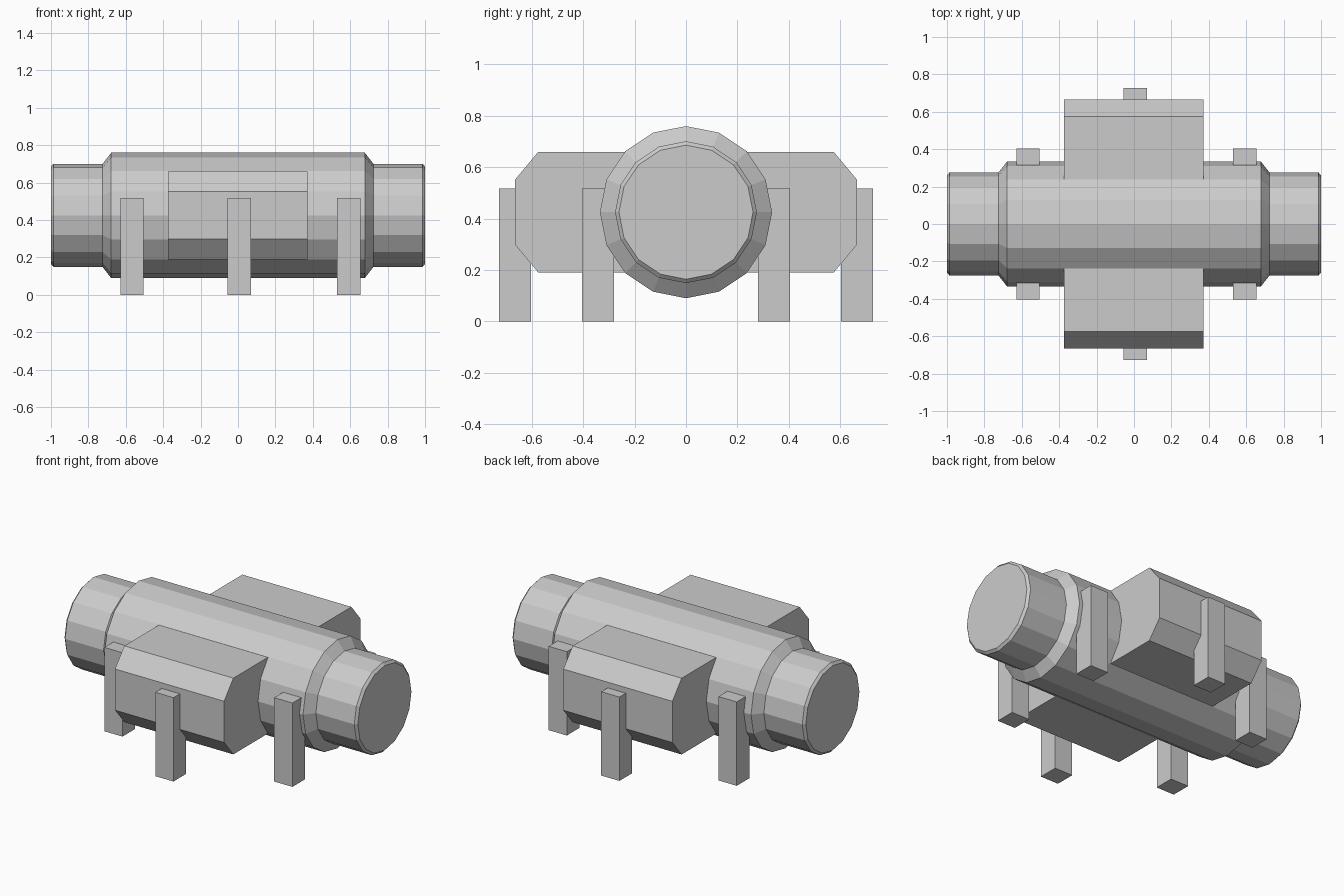
import bpy
import bmesh
from math import cos, sin, pi

cube = bpy.data.objects.get("Cube")
if cube:
    bpy.data.objects.remove(cube, do_unlink=True)

grey = bpy.data.materials.new("plain grey")
grey.use_nodes = True
grey.diffuse_color = (0.6, 0.6, 0.6, 1)
grey.node_tree.nodes["Principled BSDF"].inputs["Base Color"].default_value = (0.6, 0.6, 0.6, 1)

AXIS_Z = 0.425
SIDES = 16


def loft(name, rings):
    """Join matching rings of points into a closed, flat-shaded solid."""
    bm = bmesh.new()
    loops = [[bm.verts.new(p) for p in ring] for ring in rings]
    n = len(loops[0])
    for a, b in zip(loops, loops[1:]):
        for i in range(n):
            j = (i + 1) % n
            bm.faces.new((a[i], a[j], b[j], b[i]))
    bm.faces.new(loops[0])
    bm.faces.new(loops[-1])
    bmesh.ops.recalc_face_normals(bm, faces=bm.faces)
    mesh = bpy.data.meshes.new(name)
    bm.to_mesh(mesh)
    bm.free()
    mesh.materials.append(grey)
    obj = bpy.data.objects.new(name, mesh)
    bpy.context.collection.objects.link(obj)
    return obj


def ring(x, radius):
    angles = [2 * pi * i / SIDES for i in range(SIDES)]
    return [(x, radius * cos(a), AXIS_Z + radius * sin(a)) for a in angles]


def prism(name, profile, x0, x1):
    """Extrude a (y, z) outline along x."""
    return loft(name, [[(x, y, z) for y, z in profile] for x in (x0, x1)])


# Main drum with stepped, chamfered ends
half = [(0.678, 0.335), (0.724, 0.276), (0.986, 0.276), (1.0, 0.261)]
outline = [(-x, r) for x, r in reversed(half)] + half
loft("main_drum", [ring(x, r) for x, r in outline])

# Side housing crossing the drum, with chamfered outer edges
quarter = [(0.665, 0.552), (0.575, 0.66)]
upper = quarter + [(-y, z) for y, z in reversed(quarter)]
lower = [(-y, 2 * AXIS_Z - z) for y, z in upper]
prism("side_housing", upper + lower, -0.373, 0.371)

# Support legs on both sides
for side, label in ((-1, "front"), (1, "back")):
    for place, x, y in (("right", -0.567, 0.342), ("middle", 0.007, 0.665), ("left", 0.592, 0.342)):
        y0, y1 = side * y - 0.062, side * y + 0.062
        prism(f"{label}_{place}_leg", [(y0, 0), (y1, 0), (y1, 0.517), (y0, 0.517)],
              x - 0.062, x + 0.062)
